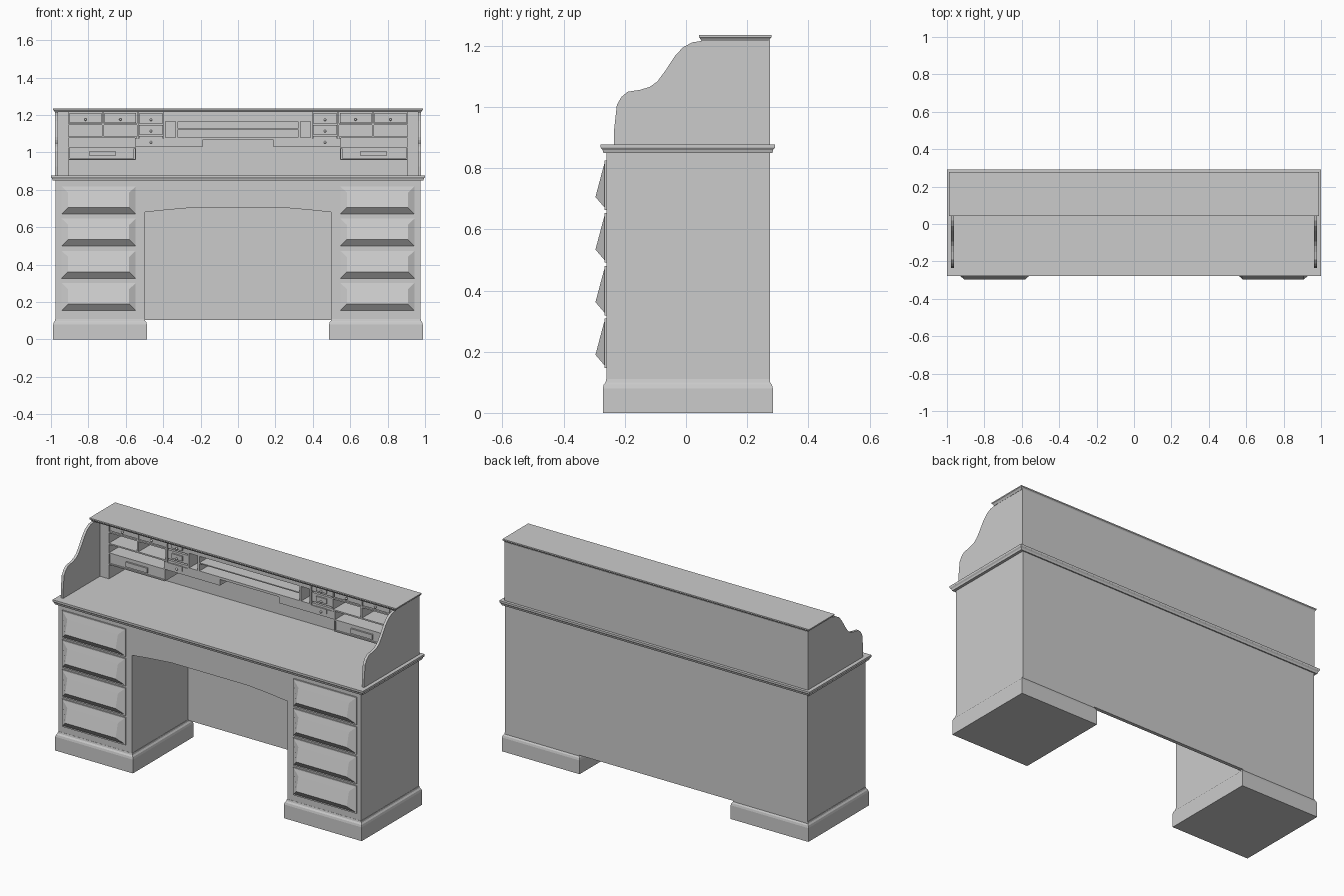
import bpy, bmesh

if "Cube" in bpy.data.objects:
    bpy.data.objects.remove(bpy.data.objects["Cube"])


def finish(name, bm):
    bmesh.ops.recalc_face_normals(bm, faces=bm.faces)
    me = bpy.data.meshes.new(name)
    bm.to_mesh(me)
    bm.free()
    ob = bpy.data.objects.new(name, me)
    bpy.context.collection.objects.link(ob)
    return ob


def add_loft(bm, rings):
    """Skin a stack of equal-length point rings and cap both ends."""
    rows = [[bm.verts.new(p) for p in r] for r in rings]
    n = len(rows[0])
    for a, b in zip(rows, rows[1:]):
        for i in range(n):
            j = (i + 1) % n
            bm.faces.new((a[i], a[j], b[j], b[i]))
    bm.faces.new(rows[0])
    bm.faces.new(rows[-1])


def add_box(bm, x0, x1, y0, y1, z0, z1):
    add_loft(bm, [[(x0, y0, z), (x1, y0, z), (x1, y1, z), (x0, y1, z)] for z in (z0, z1)])


def boxes(name, items, mirror=False):
    bm = bmesh.new()
    for x0, x1, *rest in items:
        add_box(bm, x0, x1, *rest)
        if mirror:
            add_box(bm, -x1, -x0, *rest)
    return finish(name, bm)


def moulded(name, x0, x1, y0, y1, levels):
    """Slab with a moulded edge: levels are (inset, z)."""
    bm = bmesh.new()
    add_loft(bm, [[(x0 + d, y0 + d, z), (x1 - d, y0 + d, z),
                   (x1 - d, y1 - d, z), (x0 + d, y1 - d, z)] for d, z in levels])
    return finish(name, bm)


# Pedestals, plinths and drawers
DRAWER_BOTTOMS = [0.147 + 0.172 * i for i in range(4)]
for side, s in (("left", -1), ("right", 1)):
    xa, xb = sorted((s * 0.5, s * 0.975))
    boxes(side + "_pedestal", [(xa, xb, -0.26, 0.275, 0.09, 0.855)])
    xa, xb = sorted((s * 0.487, s * 0.988))
    moulded(side + "_plinth", xa, xb, -0.272, 0.284,
            [(0, 0), (0, 0.08), (0.003, 0.092), (0.009, 0.1), (0.011, 0.11)])
    for i, z in enumerate(DRAWER_BOTTOMS):
        bm = bmesh.new()
        c = s * 0.745

        def ring(hw, lo, hi, ylo, yhi):
            return [(c - hw, ylo, z + lo), (c + hw, ylo, z + lo),
                    (c + hw, yhi, z + hi), (c - hw, yhi, z + hi)]
        # thin plate, then a wedge that leans out towards its lower edge
        add_loft(bm, [ring(0.205, 0, 0.162, -0.25, -0.25),
                      ring(0.205, 0, 0.162, -0.266, -0.266),
                      ring(0.198, 0.008, 0.155, -0.266, -0.266),
                      ring(0.163, 0.043, 0.122, -0.296, -0.275)])
        finish(f"{side}_drawer_{i + 1}", bm)

# Arched apron over the knee hole, and back panel
arch = [(-0.5, 0.68), (-0.39, 0.692), (-0.25, 0.704), (0.25, 0.704), (0.39, 0.692), (0.5, 0.68),
        (0.5, 0.855), (-0.5, 0.855)]
bm = bmesh.new()
add_loft(bm, [[(x, y, z) for x, z in arch] for y in (-0.26, -0.235)])
finish("knee_hole_apron", bm)
boxes("knee_hole_back", [(-0.5, 0.5, 0.255, 0.275, 0.105, 0.855)])

# Desk top with moulded edge
moulded("desk_top", -1, 1, -0.279, 0.291,
        [(0.009, 0.85), (0.006, 0.86), (0.001, 0.866), (0, 0.868), (0, 0.878)])

# Curved side panels of the upper case
curve = [(-0.235, 0.87), (-0.235, 0.925), (-0.226, 1.007), (-0.211, 1.033), (-0.19, 1.05),
         (-0.15, 1.056), (-0.118, 1.066), (-0.094, 1.083), (-0.068, 1.118), (-0.036, 1.167),
         (-0.011, 1.194), (0.019, 1.211), (0.045, 1.215), (0.275, 1.22), (0.275, 0.87)]
for side, s in (("left", -1), ("right", 1)):
    bm = bmesh.new()
    add_loft(bm, [[(s * x, y, z) for y, z in curve] for x in (0.963, 0.978)])
    finish(side + "_curved_side", bm)
boxes("upper_back", [(-0.97, 0.97, 0.26, 0.275, 0.87, 1.22)])
moulded("top_cap", -0.988, 0.988, 0.042, 0.279,
        [(0.009, 1.216), (0.004, 1.224), (0, 1.228), (0, 1.235)])

# Pigeonhole gallery
F, B = 0.105, 0.262
boxes("gallery_stiles", [(0.905, 0.965, F, B, 0.87, 1.22)], True)
boxes("gallery_shelves", [
    (0.535, 0.91, F, B, 1.146, 1.154), (0.535, 0.91, F, B, 1.078, 1.086),
    (0.545, 0.91, F, B, 1.022, 1.03), (0.545, 0.91, F, B, 0.96, 0.966)], True)
boxes("gallery_dividers", [
    (0.716, 0.726, F, B, 1.08, 1.215), (0.532, 0.54, F, B, 1.03, 1.215),
    (0.545, 0.552, F, B, 0.96, 1.085), (0.388, 0.398, F, B, 1.03, 1.215),
    (0.322, 0.334, F, B, 1.08, 1.17)], True)
boxes("centre_header", [(-0.39, 0.39, F, B, 1.165, 1.218)])
boxes("centre_shelf", [(-0.325, 0.325, F, B, 1.122, 1.128), (-0.39, 0.39, F, B, 1.072, 1.08)])
boxes("centre_apron", [(-0.19, 0.19, F, B, 1.066, 1.074)])
boxes("stepped_apron", [(0.19, 0.55, F, B, 1.03, 1.074)], True)

# Small gallery drawers with pulls
small = [(0.545, 0.713, 1.158, 1.21), (0.729, 0.902, 1.158, 1.21), (0.555, 0.902, 0.969, 1.02)]
small += [(0.402, 0.529, z, z + 0.052) for z in (1.036, 1.096, 1.156)]
boxes("small_drawers", [(a, b, F + 0.004, B, lo, hi) for a, b, lo, hi in small], True)
boxes("stack_drawer_panels", [(a + 0.03, b - 0.03, F - 0.004, F + 0.01, lo + 0.012, hi - 0.012)
                              for a, b, lo, hi in small[3:]], True)
boxes("wide_drawer_pulls", [(0.655, 0.795, F - 0.006, F + 0.01, 0.98, 1.008)], True)
for s in (-1, 1):
    for a, b, lo, hi in small[:2] + small[3:]:
        bpy.ops.mesh.primitive_uv_sphere_add(segments=10, ring_count=6, radius=0.007,
                                             location=(s * (a + b) / 2, F - 0.006, (lo + hi) / 2 - 0.008))
        bpy.context.object.name = "drawer_knob"
        bpy.ops.object.shade_smooth()
